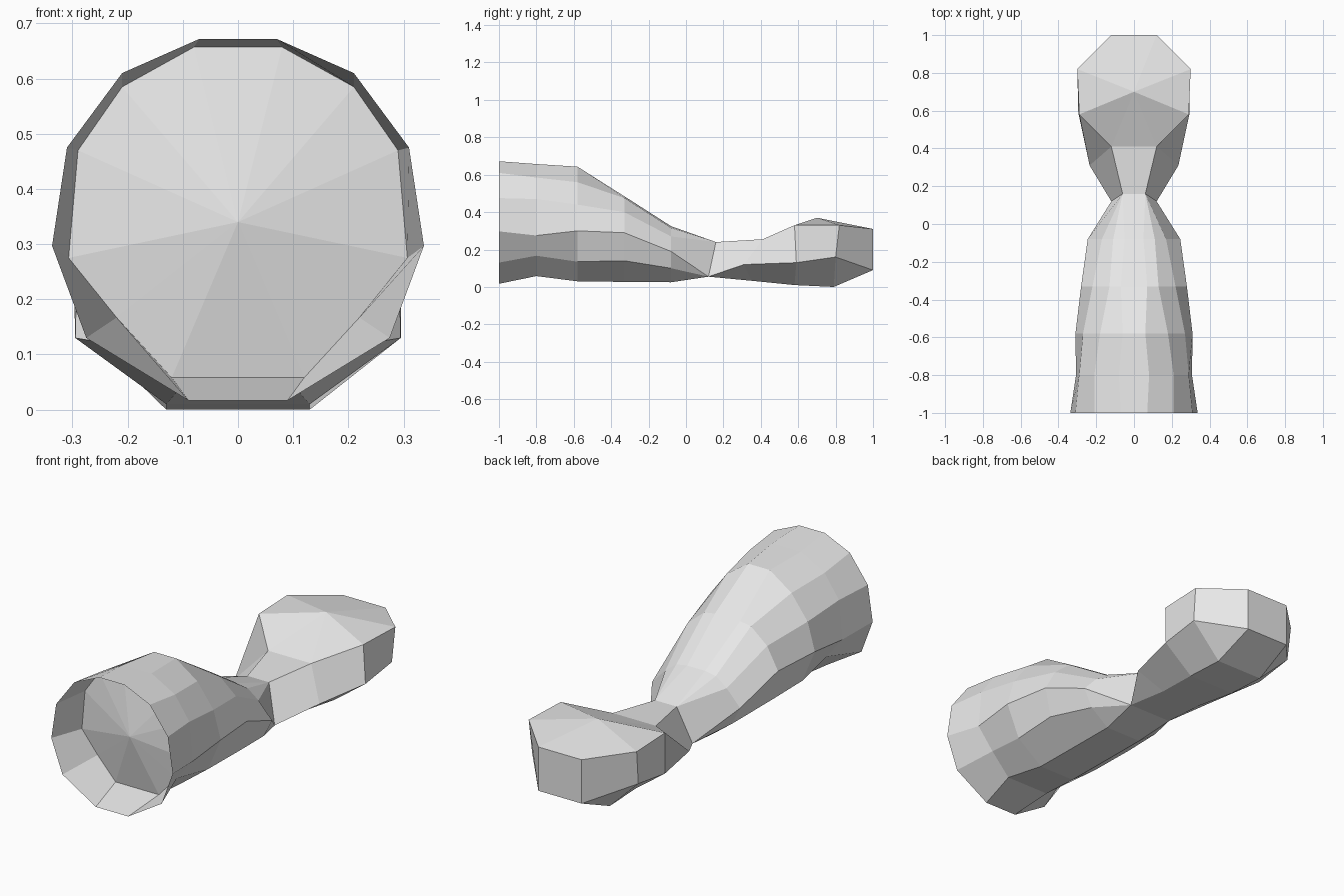
import bpy
import bmesh

cube = bpy.data.objects.get("Cube")
if cube:
    bpy.data.objects.remove(cube)

grey = bpy.data.materials.new("light_grey")
grey.use_nodes = True
grey.diffuse_color = (0.8, 0.8, 0.8, 1)
grey.node_tree.nodes["Principled BSDF"].inputs["Base Color"].default_value = (0.8, 0.8, 0.8, 1)


class Shell:
    """Flat-faced mesh whose coincident corners are shared."""

    def __init__(self):
        self.bm = bmesh.new()
        self.verts = {}

    def face(self, *points):
        corners = []
        for p in points:
            if p not in self.verts:
                self.verts[p] = self.bm.verts.new(p)
            if self.verts[p] not in corners:
                corners.append(self.verts[p])
        if len(corners) > 2 and not self.bm.faces.get(corners):
            self.bm.faces.new(corners)

    def fan(self, loop, centre):
        for a, b in zip(loop, loop[1:] + loop[:1]):
            self.face(a, b, centre)

    def loft(self, rings, skip_top=()):
        for i, (r, s) in enumerate(zip(rings, rings[1:])):
            n = len(r)
            for k in range(n - (i in skip_top)):
                j = (k + 1) % n
                self.face(r[k], r[j], s[j], s[k])

    def finish(self, name, recalc=True):
        if recalc:
            bmesh.ops.recalc_face_normals(self.bm, faces=self.bm.faces[:])
        mesh = bpy.data.meshes.new(name)
        self.bm.to_mesh(mesh)
        self.bm.free()
        mesh.materials.append(grey)
        bpy.context.collection.objects.link(bpy.data.objects.new(name, mesh))


def mirrored(half):
    """Ring from its +x half, listed top to bottom."""
    return half + [(-x, y, z) for x, y, z in reversed(half)]


# Thick tube: station y, then (x, z) from top to bottom
stations = [
    (-1, [(.07, .672), (.21, .61), (.31, .475), (.337, .297), (.275, .13), (.09, .017)]),
    (-.8, [(.08, .657), (.21, .585), (.29, .47), (.307, .275), (.22, .167), (.12, .058)]),
    (-.58, [(.06, .643), (.18, .56), (.27, .44), (.31, .3), (.24, .135), (.1, .03)]),
    (-.33, [(.07, .485), (.13, .475), (.22, .4), (.28, .29), (.25, .14), (.1, .027)]),
    (-.08, [(.05, .325), (.11, .315), (.17, .27), (.245, .19), (.2, .1), (.1, .025)]),
]
tube = [mirrored([(x, y, z) for x, z in pts]) for y, pts in stations]

# Pinched waist shared by tube and neck
top, low = (.06, .16, .24), (.12, .12, .055)
tube.append(mirrored([top] * 3 + [low] * 3))

# Neck and foot: top, side and bottom corner of each ring
foot = [mirrored(half) for half in (
    [top, low, low],
    [(.12, .41, .255), (.235, .31, .12), (.11, .35, .033)],
    [(.29, .58, .33), (.295, .59, .13), (.13, .58, .01)],
    [(.3, .82, .33), (.295, .8, .16), (.13, .79, 0)],
    [(.12, 1, .31), (.12, 1, .09), (.12, 1, .09)],
)]

limb = Shell()
limb.loft(tube)
limb.loft(foot, skip_top=(1, 2, 3))
limb.face(*foot[-1])

# Low pyramid closing the top of the foot
outline = [r[0] for r in foot[1:]] + [r[-1] for r in reversed(foot[1:])]
limb.fan(outline, (0, .7, .37))
limb.finish("limb")

# Slightly bulging floor recessed inside the open end
floor = Shell()
floor.fan(tube[1], (0, -.86, .34))
floor.bm.normal_update()
for f in floor.bm.faces:
    if f.normal.y > 0:
        f.normal_flip()
floor.finish("recessed_floor", recalc=False)
